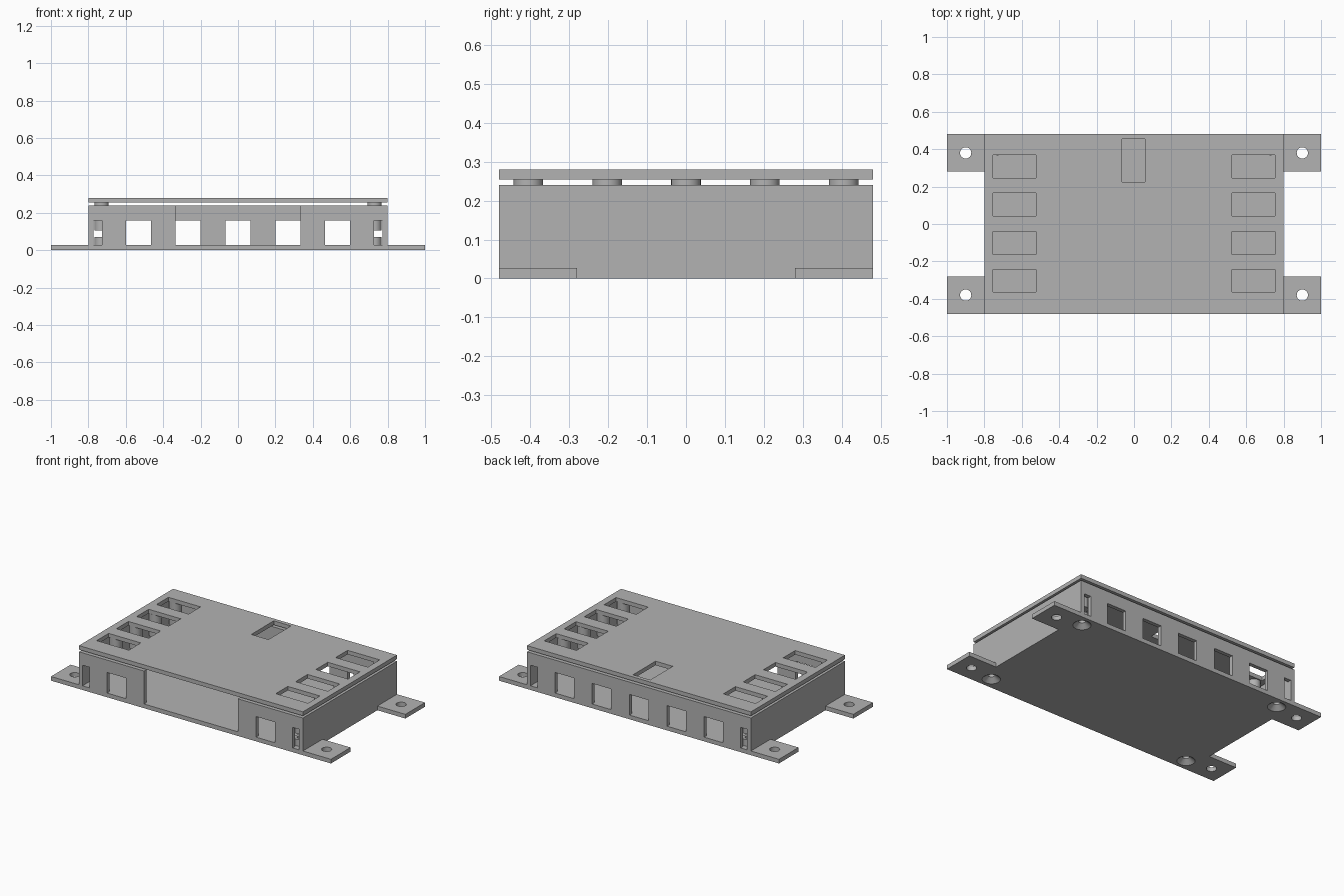
import bpy, bmesh
from mathutils import Matrix, Vector

if "Cube" in bpy.data.objects:
    bpy.data.objects.remove(bpy.data.objects["Cube"], do_unlink=True)

# Main dimensions
HX, HY = 0.8, 0.48          # half size of the case
PLATE, TOP = 0.027, 0.24    # floor thickness, wall height
LID0, LID1 = 0.254, 0.28    # lid underside and top
WALL = 0.025
POST_X, POST_Y, POST_R = 0.73, 0.405, 0.038
SIDES = (-1, 1)

grey = bpy.data.materials.new("plain grey")
grey.use_nodes = True
grey.diffuse_color = (0.45, 0.45, 0.45, 1)
grey.node_tree.nodes["Principled BSDF"].inputs["Base Color"].default_value = grey.diffuse_color


def box(bm, x0, x1, y0, y1, z0, z1):
    size = Vector((x1 - x0, y1 - y0, z1 - z0))
    mid = Vector((x0 + x1, y0 + y1, z0 + z1)) / 2
    bmesh.ops.create_cube(bm, size=1, matrix=Matrix.Translation(mid) @ Matrix.Diagonal((*size, 1)))


def cone(bm, x, y, z0, z1, r0, r1=None):
    bmesh.ops.create_cone(bm, cap_ends=True, segments=32, radius1=r0,
                          radius2=r0 if r1 is None else r1, depth=z1 - z0,
                          matrix=Matrix.Translation((x, y, (z0 + z1) / 2)))


def make(name, bm):
    bmesh.ops.recalc_face_normals(bm, faces=bm.faces)
    mesh = bpy.data.meshes.new(name)
    bm.to_mesh(mesh)
    bm.free()
    mesh.materials.append(grey)
    ob = bpy.data.objects.new(name, mesh)
    bpy.context.collection.objects.link(ob)
    return ob


def activate(ob):
    bpy.ops.object.select_all(action='DESELECT')
    ob.select_set(True)
    bpy.context.view_layer.objects.active = ob


def carve(ob, cutter_bm):
    cutter = make("cutter", cutter_bm)
    cutter.hide_render = True
    activate(ob)
    mod = ob.modifiers.new("cut", 'BOOLEAN')
    mod.operation, mod.solver, mod.object = 'DIFFERENCE', 'EXACT', cutter
    bpy.ops.object.modifier_apply(modifier=mod.name)
    bpy.data.objects.remove(cutter, do_unlink=True)


def smooth(ob):
    activate(ob)
    bpy.ops.object.shade_smooth_by_angle()


# Base plate with four mounting tabs, drawn as one outline
quarter = [(1, 0.28), (1, HY)]
right = [(HX, -HY), (1, -HY), (1, -0.28), (HX, -0.28), (HX, 0.28), (1, 0.28), (1, HY), (HX, HY)]
outline = right + [(-x, y) for x, y in reversed(right)]
bm = bmesh.new()
face = bm.faces.new([bm.verts.new((x, y, 0)) for x, y in outline])
grown = bmesh.ops.extrude_face_region(bm, geom=[face])
bmesh.ops.translate(bm, vec=(0, 0, PLATE),
                    verts=[v for v in grown["geom"] if isinstance(v, bmesh.types.BMVert)])
base = make("base_plate", bm)

# Tab holes and countersunk screw holes
bm = bmesh.new()
for sx in SIDES:
    for sy in SIDES:
        cone(bm, sx * 0.9, sy * 0.38, -0.02, 0.05, 0.03)
        cone(bm, sx * POST_X, sy * POST_Y, -0.009, 0.036, 0.064, 0.009)
carve(base, bm)
smooth(base)

# Wall frame
bm = bmesh.new()
box(bm, -HX, HX, -HY, HY, PLATE, TOP)
walls = make("wall_frame", bm)
bm = bmesh.new()
box(bm, -HX + WALL, HX - WALL, -HY + WALL, HY - WALL, 0, 0.3)
carve(walls, bm)

# Window openings: five at the back, two and a wide bay at the front
bm = bmesh.new()
back = (HY - 0.04, HY + 0.02)
front = (-HY - 0.02, -HY + 0.04)
for x in (-0.5325, -0.2675, 0, 0.2675, 0.5325):
    box(bm, x - 0.0675, x + 0.0675, *back, 0.01, 0.16)
for s in SIDES:
    box(bm, s * 0.5325 - 0.0675, s * 0.5325 + 0.0675, *front, 0.01, 0.16)
    for span in (front, back):
        box(bm, s * 0.75 - 0.0235, s * 0.75 + 0.0235, *span, 0.01, 0.16)
box(bm, -0.335, 0.335, *front, 0.01, 0.3)
carve(walls, bm)

# Screw bosses on the floor
for sx, side in ((-1, "right"), (1, "left")):
    for sy, end in ((-1, "front"), (1, "back")):
        bm = bmesh.new()
        cone(bm, sx * POST_X, sy * POST_Y, PLATE, 0.07, POST_R)
        boss = make(f"{end}_{side}_boss", bm)
        bm = bmesh.new()
        cone(bm, sx * POST_X, sy * POST_Y, 0, 0.1, 0.02)
        carve(boss, bm)
        smooth(boss)

# Lid with side vents and a rear slot
bm = bmesh.new()
box(bm, -HX, HX, -HY, HY, LID0, LID1)
lid = make("lid", bm)
bm = bmesh.new()
for s in SIDES:
    for y in (-0.303, -0.101, 0.105, 0.307):
        box(bm, s * 0.64 - 0.115, s * 0.64 + 0.115, y - 0.061, y + 0.061, 0.2, 0.3)
box(bm, -0.063, 0.06, 0.225, 0.455, 0.2, 0.3)
carve(lid, bm)

# Posts hanging from the lid between the vents
for s, side in ((-1, "right"), (1, "left")):
    bm = bmesh.new()
    for i in range(-2, 3):
        cone(bm, s * POST_X, i * POST_Y / 2, 0.105, LID0, POST_R)
    smooth(make(f"{side}_lid_posts", bm))
